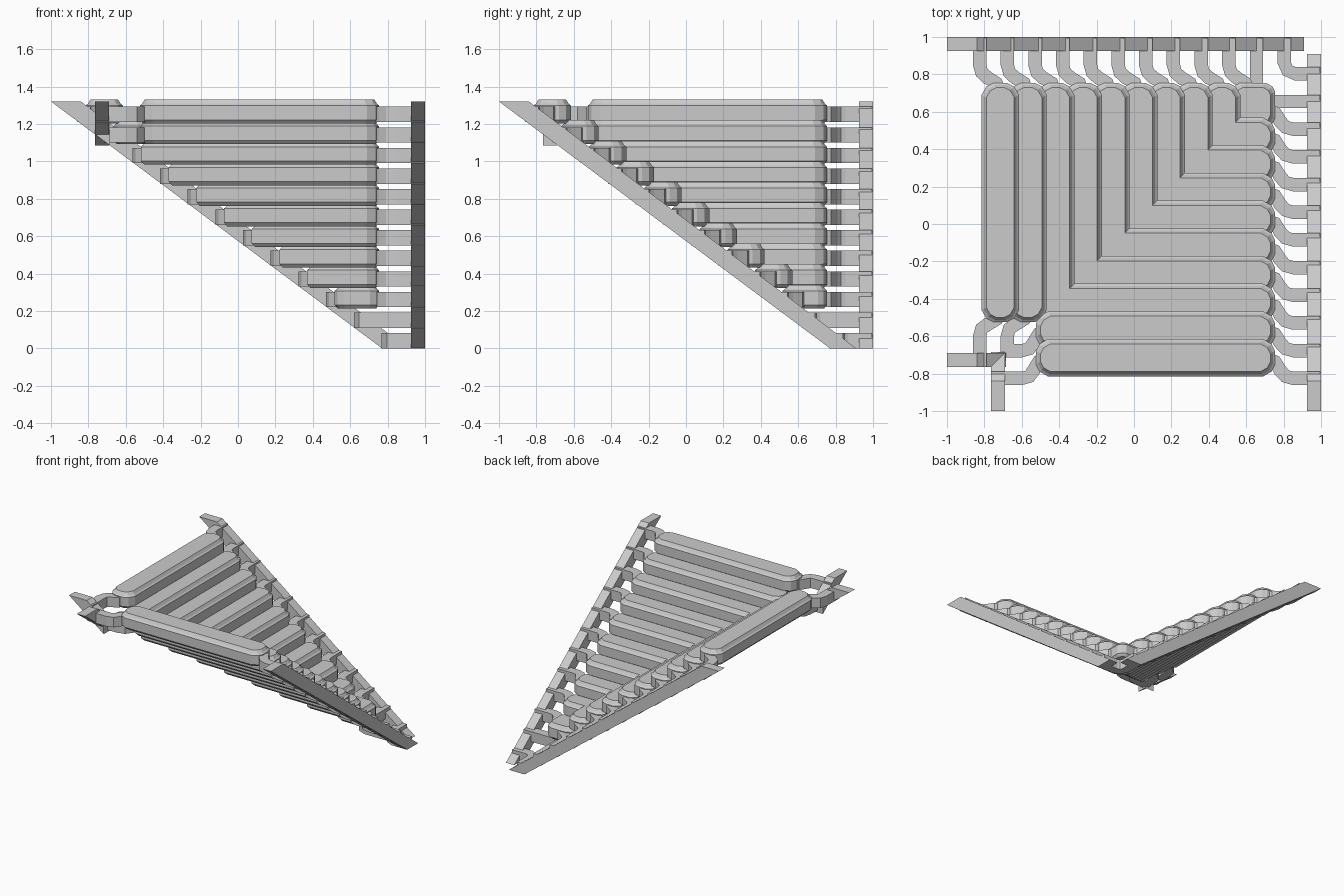
import bpy, bmesh
from mathutils import Vector

if "Cube" in bpy.data.objects:
    bpy.data.objects.remove(bpy.data.objects["Cube"])

LEVELS = 12
RUN, RISE = 0.148, 0.11      # step pitch, horizontal and vertical
END = 0.755                  # where the pads stop near the long rails
HALF = 0.1                   # pad half width


def loft(name, rings, swap=False):
    """Closed solid from matching rings of 3D points; swap mirrors over the diagonal."""
    bm = bmesh.new()
    loops = [[bm.verts.new((p[1], p[0], p[2]) if swap else p) for p in r] for r in rings]
    n = len(loops[0])
    for a, b in zip(loops, loops[1:]):
        for i in range(n):
            bm.faces.new((a[i], a[(i + 1) % n], b[(i + 1) % n], b[i]))
    bm.faces.new(loops[0])
    bm.faces.new(loops[-1])
    bmesh.ops.recalc_face_normals(bm, faces=bm.faces)
    mesh = bpy.data.meshes.new(name)
    bm.to_mesh(mesh)
    bm.free()
    obj = bpy.data.objects.new(name, mesh)
    bpy.context.collection.objects.link(obj)
    return obj


def rail(name, profile, x0, x1, swap):
    """Sloping beam: side profile in (y, z) extruded across x."""
    loft(name, [[(x, y, z) for y, z in profile] for x in (x0, x1)], swap)


def connector(name, path, z, swap, width=0.072, height=0.082):
    """Flat curved bar following a plan path."""
    pts = [Vector(p) for p in path]
    rings = []
    for i, p in enumerate(pts):
        d = (pts[min(i + 1, len(pts) - 1)] - pts[max(i - 1, 0)]).normalized()
        s = Vector((-d.y, d.x)) * width / 2
        a, b = p + s, p - s
        rings.append([(a.x, a.y, z), (b.x, b.y, z),
                      (b.x, b.y, z + height), (a.x, a.y, z + height)])
    loft(name, rings, swap)


def bar_outline(x0, x1, y0, y1, i, c=0.065):
    """Rectangle with chamfered corners, inset by i."""
    x0, x1, y0, y1 = x0 + i, x1 - i, y0 + i, y1 - i
    c -= i * 0.5
    return [(x0 + c, y0), (x1 - c, y0), (x1 - c * .3, y0 + c * .4), (x1, y0 + c),
            (x1, y1 - c), (x1 - c * .3, y1 - c * .4), (x1 - c, y1),
            (x0 + c, y1), (x0 + c * .3, y1 - c * .4), (x0, y1 - c),
            (x0, y0 + c), (x0 + c * .3, y0 + c * .4)]


def corner_outline(m, i, c=0.065):
    """L shape around the diagonal with chamfered ends, inset by i."""
    lo, hi, e = m - HALF + i, m + HALF - i, END - i
    c -= i * 0.5
    arm = [(e - c, lo), (e - c * .3, lo + c * .4), (e, lo + c),
           (e, hi - c), (e - c * .3, hi - c * .4), (e - c, hi)]
    arm = [p for p in arm]
    return [(lo, lo)] + arm + [(hi, hi)] + [(y, x) for x, y in reversed(arm)]


def pad(name, outline, z, swap=False):
    layers = [(0.018, -0.008), (0, 0.012), (0, 0.088), (0.012, 0.098), (0.026, 0.12)]
    loft(name, [[(x, y, z + h) for x, y in outline(i)] for i, h in layers], swap)


# Long outer rails and short inner rails
long_profile = [(-1, 1.32), (-0.84, 1.32), (0.91, 0), (0.77, 0)]
short_profile = [(-1, 1.32), (-0.84, 1.32), (-0.685, 1.203), (-0.685, 1.085)]
for swap, side in ((False, "right"), (True, "back")):
    rail(side + "_long_rail", long_profile, 0.925, 1.0, swap)
    rail(side + "_short_rail", short_profile, -0.765, -0.69, swap)

for k in range(LEVELS):
    z = 1.21 - RISE * k
    b = -0.825 + RUN * k         # bracket line
    m = -0.715 + RUN * k         # pad centre line

    # Step pads: two separate bars on top, then L shapes, then a small corner block
    if k < 2:
        for swap, side in ((False, "front"), (True, "left")):
            pad(f"{side}_pad_{k + 1}",
                lambda i: bar_outline(-0.525, END, m - HALF, m + HALF, i), z, swap)
    elif k < 9:
        pad(f"corner_pad_{k + 1}", lambda i: corner_outline(m, i), z)
    elif k == 9:
        pad(f"corner_pad_{k + 1}",
            lambda i: bar_outline(m - HALF, END, m - HALF, END, i, 0.05), z)

    # Curved connectors joining the pads to the rails
    if k < 10:
        t = min(m, 0.68)
        d = t - b
        for swap, side in ((False, "right"), (True, "back")):
            path = [(0.995, b), (0.85, b), (0.81, b + d * .1),
                    (0.78, b + d * .4), (0.755, b + d * .8), (0.69, t)]
            connector(f"{side}_connector_{k + 1}", path, z, swap)
    else:
        r = 0.06
        path = [(0.995, b), (b + r, b), (b + r * .3, b + r * .3), (b, b + r), (b, 0.995)]
        connector(f"corner_connector_{k + 1}", path, z, False)

    # Connectors from the short rails to the two top levels
    if k < 2:
        start = -0.765 if k == 0 else -0.715
        for swap, side in ((False, "front"), (True, "left")):
            path = [(start, b), (-0.6, b), (-0.56, b + .01),
                    (-0.535, b + .045), (-0.51, b + .09), (-0.45, m)]
            connector(f"{side}_inner_connector_{k + 1}", path, z, swap)
